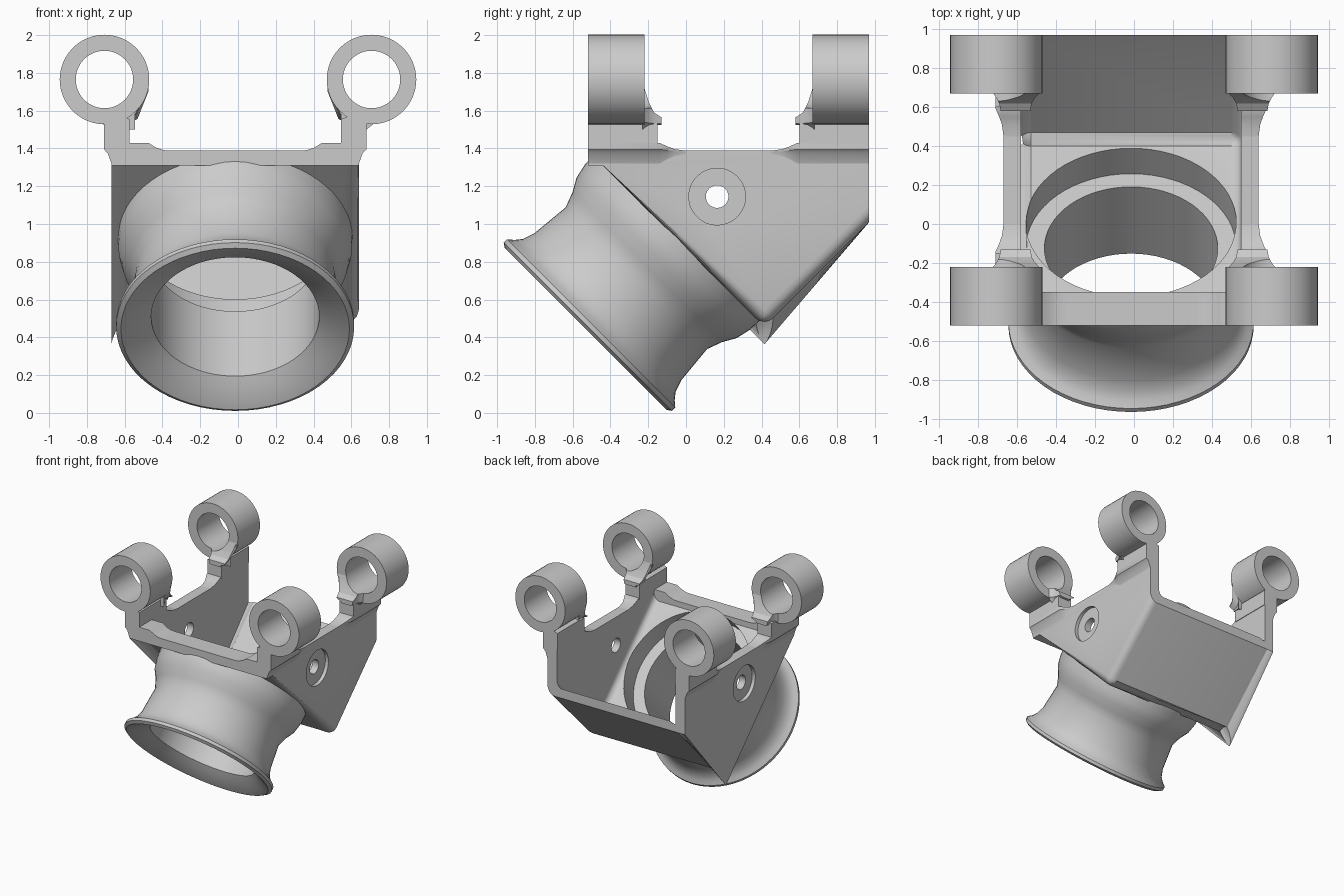
import bpy, bmesh
from math import sin, cos, pi, sqrt
from mathutils import Vector

if "Cube" in bpy.data.objects:
    bpy.data.objects.remove(bpy.data.objects["Cube"])

CX = -0.015      # housing centre line in x
CY = 0.225       # front/back mirror line of the lugs
R2 = sqrt(2)


def finish(name, bm):
    bmesh.ops.recalc_face_normals(bm, faces=bm.faces)
    me = bpy.data.meshes.new(name)
    bm.to_mesh(me)
    bm.free()
    ob = bpy.data.objects.new(name, me)
    bpy.context.collection.objects.link(ob)
    return ob


def loft(name, sections, ring=False, bevel_below=None, width=0.05):
    """Skin closed sections; ring joins last to first, otherwise caps."""
    bm = bmesh.new()
    rows = [[bm.verts.new(p) for p in s] for s in sections]
    n, m = len(rows), len(rows[0])
    for i in range(n if ring else n - 1):
        a, b = rows[i], rows[(i + 1) % n]
        for j in range(m):
            k = (j + 1) % m
            bm.faces.new((a[j], a[k], b[k], b[j]))
    if not ring:
        bm.faces.new(rows[0])
        bm.faces.new(rows[-1])
    if bevel_below is not None:
        bm.normal_update()
        edges = [e for e in bm.edges if min(v.co.z for v in e.verts) < bevel_below]
        bmesh.ops.bevel(bm, geom=edges, offset=width, segments=4,
                        profile=0.5, affect='EDGES')
    return finish(name, bm)


def activate(ob):
    bpy.ops.object.select_all(action='DESELECT')
    ob.select_set(True)
    bpy.context.view_layer.objects.active = ob


def cut(ob, cutter):
    mod = ob.modifiers.new("cut", 'BOOLEAN')
    mod.operation, mod.solver, mod.object = 'DIFFERENCE', 'EXACT', cutter
    activate(ob)
    bpy.ops.object.modifier_apply(modifier=mod.name)
    bpy.data.objects.remove(cutter)


def cylinder(r, depth, loc, axis, n=48):
    bm = bmesh.new()
    bmesh.ops.create_cone(bm, cap_ends=True, segments=n, radius1=r, radius2=r, depth=depth)
    ob = finish("cutter", bm)
    ob.rotation_mode = 'QUATERNION'
    ob.rotation_quaternion = Vector(axis).to_track_quat('Z', 'Y')
    ob.location = loc
    ob.hide_render = True
    bpy.context.view_layer.update()
    return ob


def tilt(x, t, s):
    """Point in the 45-degree frame of the intake: t along axis, s across."""
    return (CX + x, (t - s) / R2, (t + s) / R2)


# housing: V-shaped trough with thick walls, open at the top and back
outer = [(-.52, 1.388), (-.52, 1.31), (-.44, 1.31), (.415, .455), (.97, 1.01), (.97, 1.388)]
inner = [(-.35, 1.6), (-.35, 1.34), (.435, .555), (1.1, 1.22), (1.1, 1.6)]
housing = loft("housing", [[(CX + h, y, z) for y, z in outer] for h in (-.655, .655)],
               bevel_below=.5, width=.065)
cavity = loft("cavity", [[(CX + h, y, z) for y, z in inner] for h in (-.565, .565)],
              bevel_below=.6, width=.05)
cut(housing, cavity)

# round opening through the sloping front wall
cut(housing, cylinder(.54, .42, tilt(0, .51, .69), (0, 1, 1), 64))

# counterbored side holes
cut(housing, cylinder(.06, 2, (0, .165, 1.145), (1, 0, 0), 24))
for sx in (-1, 1):
    cut(housing, cylinder(.15, .2, (CX + sx * .725, .165, 1.145), (1, 0, 0)))

# flared tube, turned around the tilted axis
profile = [(-.062, .605), (-.045, .63), (-.02, .63), (.005, .60), (.04, .572), (.106, .55),
           (.318, .53), (.40, .56), (.47, .60), (.55, .618), (.64, .622),
           (.64, .54), (.515, .54), (.515, .445), (.03, .445), (-.01, .50), (-.05, .575)]
N = 64
tube = loft("flared_tube",
            [[tilt(r * cos(2 * pi * i / N), t, .69 + r * sin(2 * pi * i / N)) for t, r in profile]
             for i in range(N)], ring=True)

# four mounting lugs, mirrored in x and y
RX, RZ, RO, RI = .707, 1.765, .237, .152
for sx, side in ((-1, "left"), (1, "right")):
    # raised corner of the front bar
    bar = [(.34, 1.36), (.34, 1.388), (.38, 1.391), (.42, 1.405), (.46, 1.43), (.58, 1.43), (.58, 1.36)]
    loft(f"{side}_bar_corner", [[(CX + sx * x, y, z) for x, z in bar] for y in (-.52, -.35)])

    for sy, end in ((1, "front"), (-1, "back")):
        tag = f"{end}_{side}"

        def Y(d):
            """Distance d inward from the end face of the housing."""
            return CY + sy * (-.745 + d)

        # ring
        rect = [(RO, 0), (RO, .3), (RI, .3), (RI, 0)]
        loft(f"{tag}_ring",
             [[(sx * RX + r * cos(2 * pi * i / 48), Y(d), RZ + r * sin(2 * pi * i / 48))
               for r, d in rect] for i in range(48)], ring=True)

        # flared pad on the wall top, fading out along the wall
        full = [(.565, 1.36), (.565, 1.43), (.695, 1.43), (.695, 1.395), (.675, 1.375), (.655, 1.32), (.62, 1.32)]
        flat = [(.565, 1.36), (.565, 1.388), (.655, 1.388), (.655, 1.386), (.655, 1.38), (.655, 1.37), (.62, 1.36)]
        secs = []
        for d, f in ((0, 0), (.38, 0), (.42, .45), (.46, .8), (.52, 1)):
            secs.append([(CX + sx * (a[0] + (b[0] - a[0]) * f), Y(d), a[1] + (b[1] - a[1]) * f)
                         for a, b in zip(full, flat)])
        loft(f"{tag}_pad", secs)

        # post between pad and ring
        post = [(.56, 1.42), (.695, 1.42), (.695, 1.55), (.66, 1.575), (.61, 1.575), (.56, 1.555)]
        loft(f"{tag}_post",
             [[(CX + sx * x, Y(d), min(z, top)) for x, z in post]
              for d, top in ((0, 2), (.30, 2), (.301, 1.55), (.37, 1.55))])

        # curved gusset behind the ring
        gus = [(.475, 1.76), (.475, 1.70), (.545, 1.58), (.545, 1.50), (.68, 1.50), (.73, 1.54), (.74, 1.76)]
        secs = []
        for u in (0, .15, .35, .6, 1):
            f = .15 + .85 * (1 - u) ** 2.2
            secs.append([(sx * (.61 + (x - .61) * (.5 + .5 * f)), Y(.29 + .1 * u), 1.53 + (z - 1.53) * f)
                         for x, z in gus])
        gusset = loft(f"{tag}_gusset", secs)
        cut(gusset, cylinder(RI, 1, (sx * RX, Y(.3), RZ), (0, 1, 0)))

# smooth the curved surfaces, keep the edges
for ob in list(bpy.context.scene.objects):
    activate(ob)
    bpy.ops.object.shade_smooth_by_angle(angle=.5)
